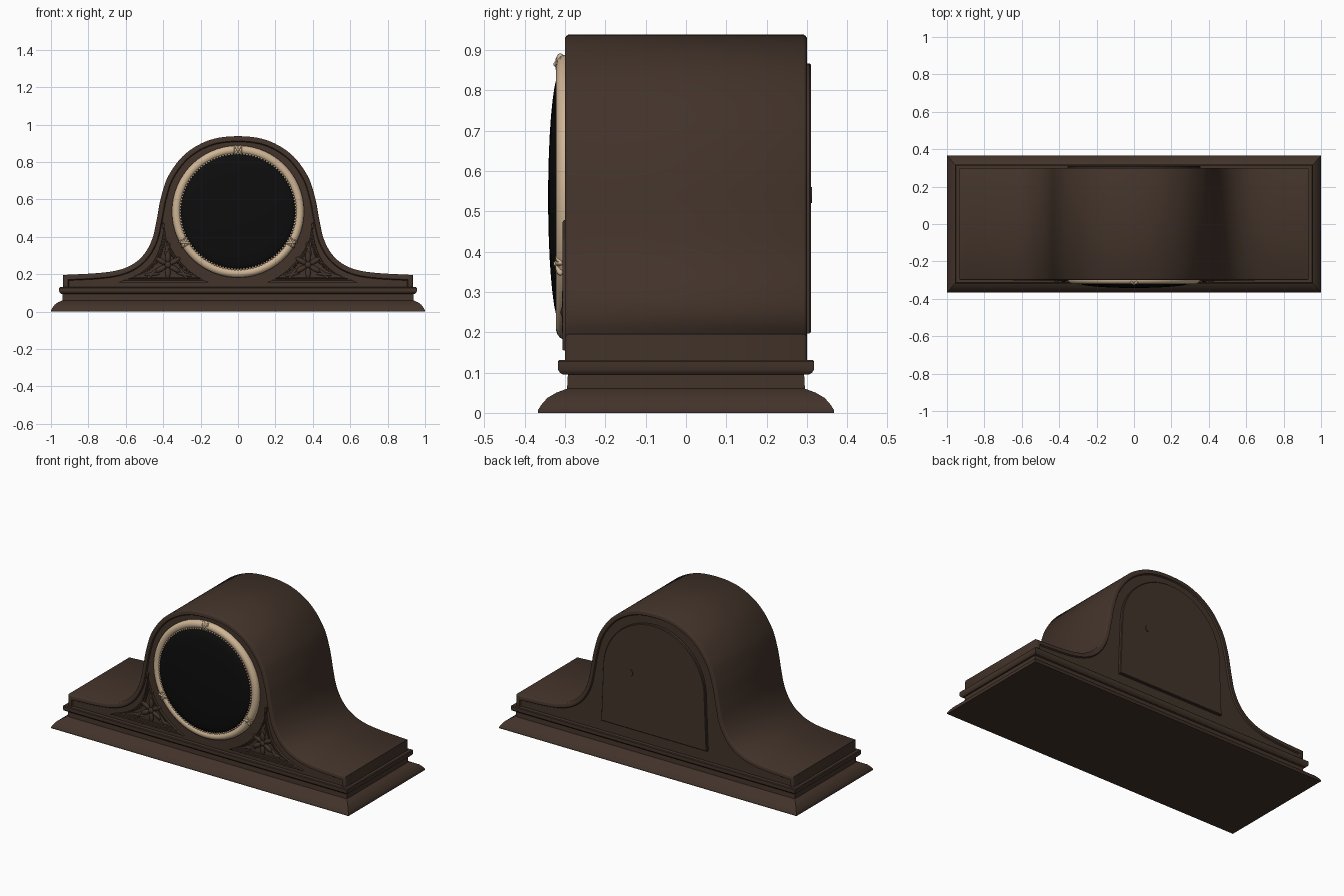
import bpy, bmesh, math
from mathutils import Vector, Matrix

if "Cube" in bpy.data.objects:
    bpy.data.objects.remove(bpy.data.objects["Cube"])

def material(name, rgb):
    m = bpy.data.materials.new(name)
    m.diffuse_color = (*rgb, 1)
    m.use_nodes = True
    m.node_tree.nodes["Principled BSDF"].inputs["Base Color"].default_value = m.diffuse_color
    return m

WOOD = material("dark walnut", (0.055, 0.033, 0.023))
CREAM = material("aged ivory", (0.62, 0.46, 0.30))
BLACK = material("black glass", (0.004, 0.004, 0.004))
CZ = 0.535  # height of the dial centre

def finish(name, bm, mat, angle=35):
    bmesh.ops.recalc_face_normals(bm, faces=bm.faces[:])
    me = bpy.data.meshes.new(name)
    bm.to_mesh(me)
    bm.free()
    me.materials.append(mat)
    ob = bpy.data.objects.new(name, me)
    bpy.context.collection.objects.link(ob)
    bpy.ops.object.select_all(action='DESELECT')
    ob.select_set(True)
    bpy.context.view_layer.objects.active = ob
    bpy.ops.object.shade_smooth_by_angle(angle=math.radians(angle))
    return ob

def loft(rings):
    """Bridge rings of equal point count and cap both ends."""
    bm = bmesh.new()
    vs = [[bm.verts.new(p) for p in r] for r in rings]
    n = len(vs[0])
    for a, b in zip(vs, vs[1:]):
        for i in range(n):
            j = (i + 1) % n
            bm.faces.new((a[i], a[j], b[j], b[i]))
    bm.faces.new(vs[0])
    bm.faces.new(vs[-1][::-1])
    return bm

def curve(pts, steps=6):
    """Smooth curve through points."""
    p = [Vector(q) for q in pts]
    p = [2 * p[0] - p[1]] + p + [2 * p[-1] - p[-2]]
    out = []
    for i in range(1, len(p) - 2):
        a, b, c, d = p[i - 1:i + 3]
        for s in range(steps):
            t = s / steps
            out.append(0.5 * (2 * b + (c - a) * t + (2 * a - 5 * b + 4 * c - d) * t * t
                              + (3 * b - a - 3 * c + d) * t ** 3))
    return [(v.x, v.y) for v in out] + [tuple(pts[-1])]

def at_y(outline, y):
    return [(x, y, z) for x, z in outline]

def disc(r, y, n=96, x=0, z=CZ):
    return [(x + r * math.cos(2 * math.pi * i / n), y, z + r * math.sin(2 * math.pi * i / n))
            for i in range(n)]

def blob(bm, pos, size, turn=0, seg=12):
    """Ellipsoid turned in the front plane."""
    m = Matrix.Translation(pos) @ Matrix.Rotation(-turn, 4, 'Y') @ Matrix.Diagonal((*size, 1))
    bmesh.ops.create_uvsphere(bm, u_segments=seg, v_segments=seg // 2 + 1, radius=1, matrix=m)

# Moulded base: stacked rectangles (half x, half y, z)
steps = [(1, .367, 0), (1, .367, .007), (.993, .359, .02), (.98, .344, .037), (.962, .322, .05),
         (.938, .295, .06), (.938, .293, .095), (.945, .305, .095), (.952, .313, .1),
         (.956, .318, .108), (.956, .318, .127), (.952, .314, .131)]
finish("moulded_base", loft([[(-x, -y, z), (x, -y, z), (x, y, z), (-x, y, z)]
                             for x, y, z in steps]), WOOD, 30)

# Case body: arched tambour outline with raised rims front and back
right = [(.15, .918), (.28, .845), (.37, .73), (.412, .61), (.435, .49), (.458, .39), (.5, .31),
         (.56, .255), (.64, .222), (.75, .206), (.935, .196)]
arch = curve([(-x, z) for x, z in right[::-1]] + [(0, .938)] + right)
outline = arch + [(.935, .1), (-.935, .1)]
bm = loft([at_y(outline, -.292), at_y(outline, .292)])
bmesh.ops.recalc_face_normals(bm, faces=bm.faces[:])
bm.faces.ensure_lookup_table()
for f in [f for f in bm.faces if len(f.verts) > 4]:
    for thick, depth in ((.003, .005), (.005, .003), (.018, 0), (.005, -.008)):
        bmesh.ops.inset_region(bm, faces=[f], thickness=thick, depth=depth, use_even_offset=True)
finish("case_body", bm, WOOD)

# Back door with arched top, on a flared surround
def door_shape(w, r, bottom):
    n = 32
    top = [(r * math.cos(math.pi * i / n), .525 + r * math.sin(math.pi * i / n)) for i in range(n + 1)]
    return [(-w, bottom), (w, bottom)] + top
door = door_shape(.355, .342, .197)
finish("back_door", loft([at_y(door, .285), at_y(door, .306),
                          at_y([(x * .99, CZ + (z - CZ) * .99) for x, z in door], .31)]), WOOD, 25)
finish("door_latch", loft([disc(.02, .305, 20, .16, .54), disc(.02, .313, 20, .16, .54)]), WOOD)

# Dial glass and bezel, turned about the dial axis
glass = [(.318, -.29), (.312, -.312)]
glass += [(.31 * math.cos(a), -.312 - .03 * math.sin(a))
          for a in (math.radians(10 * k) for k in range(2, 9))] + [(.01, -.342)]
finish("dial_glass", loft([disc(r, y) for r, y in glass]), BLACK, 60)
bezel = [(.353, -.285), (.353, -.303), (.349, -.312), (.341, -.319), (.331, -.322),
         (.321, -.32), (.312, -.314), (.306, -.305), (.306, -.285)]
finish("bezel_ring", loft([disc(r, y) for r, y in bezel]), CREAM, 50)

# Fine beading on the inner edge of the bezel
bm = bmesh.new()
for i in range(120):
    a = 2 * math.pi * i / 120
    blob(bm, (.309 * math.cos(a), -.315, CZ + .309 * math.sin(a)), (.006, .005, .006), 0, 6)
finish("bezel_beading", bm, CREAM, 60)

# Crossed ribbon ties on the bezel
for k, deg in enumerate((90, 210, 330)):
    a = math.radians(deg)
    c = Vector((.33 * math.cos(a), -.312, CZ + .33 * math.sin(a)))
    bm = bmesh.new()
    for s in (-1, 1):
        blob(bm, c, (.033, .013, .008), a + s * .6)
        side = Vector((-math.sin(a), 0, math.cos(a))) * .018 * s
        blob(bm, c + side, (.024, .012, .005), a)
    blob(bm, c, (.01, .017, .01))
    finish("ribbon_tie_%d" % (k + 1), bm, CREAM, 60)

# Carved spandrels: framed three-cornered panels with a flower, left and right
inner = [(.41 * math.cos(math.radians(t)), CZ + .41 * math.sin(math.radians(t)))
         for t in range(-8, -69, -5)]
outer = curve([(.645, .155), (.535, .198), (.455, .265), (.415, .355), (.392, .47)], 4)
tri = inner + outer
mid = Vector((.375, .25))

def scaled(k):
    return [tuple(mid + (Vector(p) - mid) * k) for p in tri]

for side, s in (("left", -1), ("right", 1)):
    rings = [(1, -.285), (1, -.303), (.98, -.306), (.88, -.306), (.86, -.299),
             (.8, -.299), (.78, -.303), (.73, -.303), (.71, -.296)]
    finish(side + "_spandrel", loft([[(s * x, y, z) for x, z in scaled(k)] for k, y in rings]), WOOD, 25)
    bm = bmesh.new()
    for i in range(6):
        a = math.radians(90 + 60 * i)
        blob(bm, (s * mid.x + .042 * math.cos(a), -.298, mid.y + .042 * math.sin(a)),
             (.034, .01, .014), a)
    blob(bm, (s * mid.x, -.301, mid.y), (.017, .01, .017))
    # leaves reaching into the three corners
    for x, z, deg, size in ((.378, .335, 90, .04), (.46, .2, -25, .045), (.29, .2, 212, .045)):
        a = math.radians(deg if s > 0 else 180 - deg)
        for t in (-.35, .35):
            blob(bm, (s * x, -.297, z), (size, .007, .009), a + t)
    finish(side + "_flower", bm, WOOD, 60)
